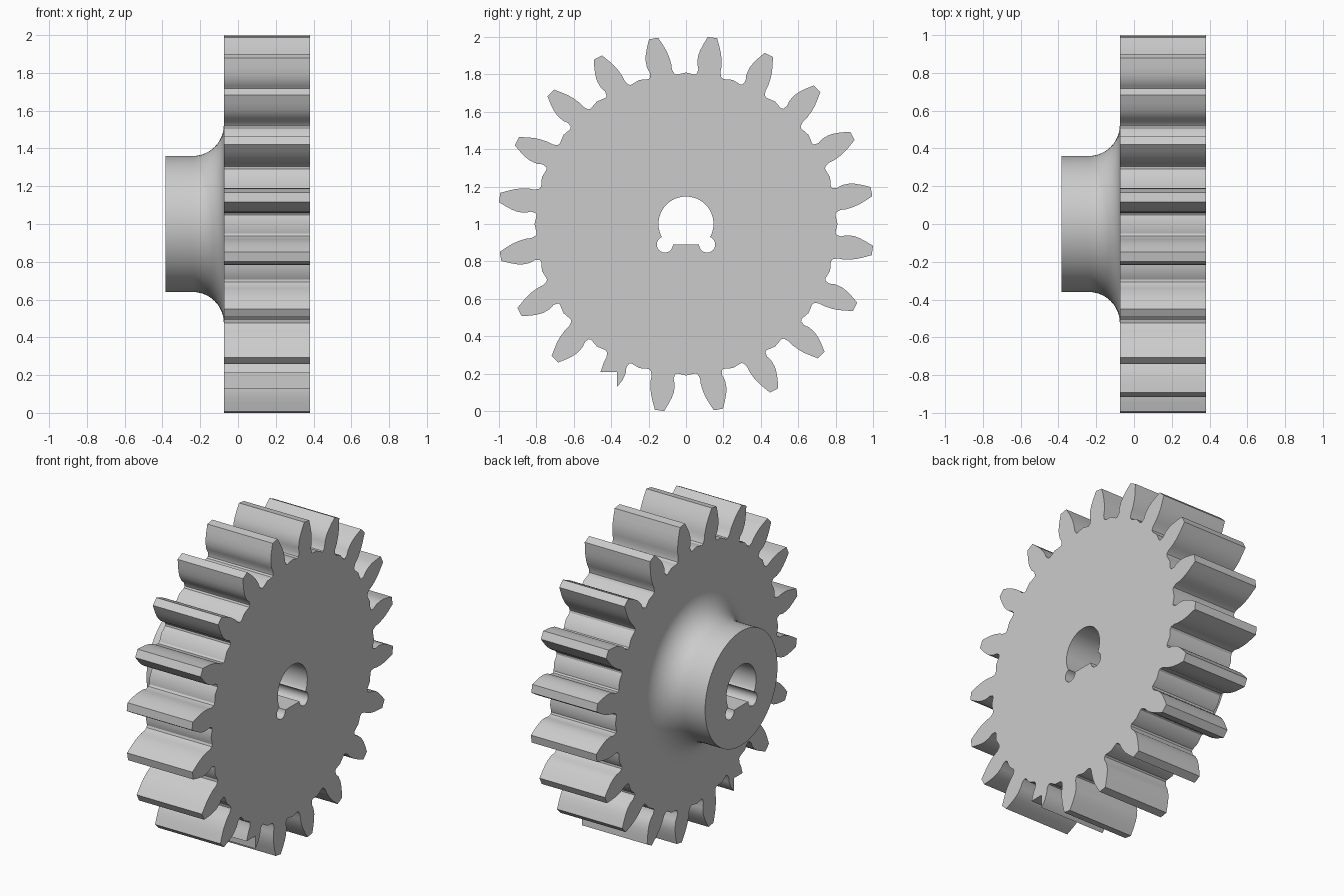
import bpy, bmesh
from math import sin, cos, pi, radians

cube = bpy.data.objects.get("Cube")
if cube:
    bpy.data.objects.remove(cube, do_unlink=True)

steel = bpy.data.materials.new("grey steel")
steel.use_nodes = True
steel.diffuse_color = (0.6, 0.6, 0.6, 1)
steel.node_tree.nodes["Principled BSDF"].inputs["Base Color"].default_value = (0.6, 0.6, 0.6, 1)

AXIS_Z = 1.0
BACK, FRONT, HUB_END = -0.075, 0.38, -0.385
TEETH = 20


def arc(cy, cz, r, a0, a1, n):
    angles = [radians(a0 + (a1 - a0) * i / n) for i in range(n + 1)]
    return [(cy + r * cos(a), cz + r * sin(a)) for a in angles]


def pairs(loop):
    return list(zip(loop, loop[1:] + loop[:1]))


def add_loop(bm, outline, x):
    """Closed loop of a (y, z) outline about the gear axis."""
    loop = [bm.verts.new((x, y, AXIS_Z + z)) for y, z in outline]
    for pair in pairs(loop):
        bm.edges.new(pair)
    return loop


def wall(bm, loop_a, loop_b):
    for (a, b), (c, d) in zip(pairs(loop_a), pairs(loop_b)):
        bm.faces.new((a, b, d, c))


def cap(bm, outer, inner):
    """Flat end face with a hole in it."""
    rim = [bm.edges.get(pair) for pair in pairs(outer) + pairs(inner)]
    bmesh.ops.triangle_fill(bm, edges=rim, normal=(1, 0, 0), use_beauty=True)


def build(name, sections):
    """Loft (x, outline) sections, with the bore running through."""
    bm = bmesh.new()
    loops = [add_loop(bm, outline, x) for x, outline in sections]
    hole = [add_loop(bm, bore, sections[i][0]) for i in (0, -1)]
    cap(bm, loops[0], hole[0])
    cap(bm, loops[-1], hole[1])
    for a, b in zip(loops, loops[1:]):
        wall(bm, a, b)
    wall(bm, hole[1], hole[0])
    bmesh.ops.recalc_face_normals(bm, faces=bm.faces[:])
    mesh = bpy.data.meshes.new(name)
    bm.to_mesh(mesh)
    bm.free()
    mesh.materials.append(steel)
    mesh.shade_smooth()
    mesh.set_sharp_from_angle(angle=radians(30))
    ob = bpy.data.objects.new(name, mesh)
    bpy.context.scene.collection.objects.link(ob)


# Keyed bore with relief lobes at the corners
bore = arc(0, 0, 0.147, -27, 207, 40)
bore += arc(-0.113, -0.11, 0.043, 110, 360, 20)
bore += arc(0.113, -0.11, 0.043, 180, 430, 20)

# Tooth flanks: radius, clockwise and counter-clockwise half width
flank = [(0.80, 0.076, 0.078), (0.806, 0.064, 0.068), (0.83, 0.055, 0.064),
         (0.86, 0.056, 0.075), (0.90, 0.050, 0.077), (0.93, 0.042, 0.071),
         (0.965, 0.028, 0.059), (1.007, 0.009, 0.041)]
teeth = []
for k in range(TEETH):
    mid = (k + 0.5) * 2 * pi / TEETH
    polar = [(r, mid - cw / r) for r, cw, ccw in flank]
    polar += [(r, mid + ccw / r) for r, cw, ccw in reversed(flank)]
    polar.append((0.81, mid + pi / TEETH))
    teeth += [(r * cos(a), r * sin(a)) for r, a in polar]

# Square notch that takes the tip off one tooth
NOTCH_Y, NOTCH_Z = -0.37, -0.79
removed = [i for i, (y, z) in enumerate(teeth) if y < NOTCH_Y and z < NOTCH_Z]
teeth[removed[0]:removed[-1] + 1] = [(-0.457, NOTCH_Z), (NOTCH_Y, NOTCH_Z), (NOTCH_Y, -0.87)]

# Toothed wheel
build("toothed_wheel", [(BACK, teeth), (FRONT, teeth)])

# Hub: cylinder with a flared foot against the wheel
foot = 0.165
profile = [(HUB_END, 0.36)] + arc(BACK - foot, 0.36 + foot, foot, -90, 0, 12)
build("hub", [(x, arc(0, 0, r, 0, 355, 71)) for x, r in profile])
